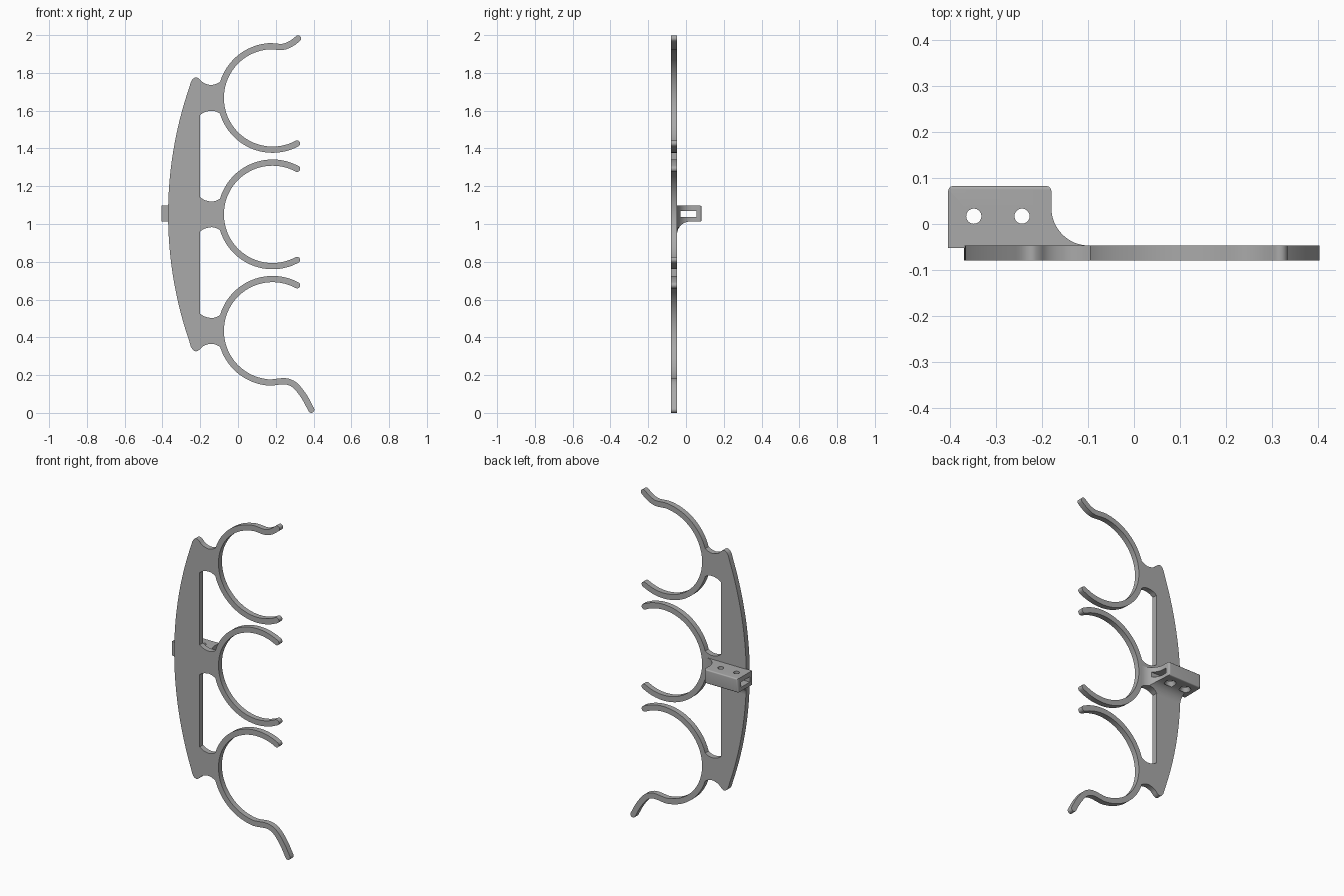
import bpy, bmesh, math
from mathutils import Vector

if "Cube" in bpy.data.objects:
    bpy.data.objects.remove(bpy.data.objects["Cube"])

FRONT, BACK = -0.08, -0.047        # plate thickness
MID, PITCH = 1.051, 0.6165         # height of the middle ring, ring spacing
RING_X, RING_R, HALF = 0.183, 0.274, 0.0165

grey = bpy.data.materials.new("plain_grey")
grey.use_nodes = True
grey.diffuse_color = (0.4, 0.4, 0.4, 1)
grey.node_tree.nodes["Principled BSDF"].inputs["Base Color"].default_value = (0.4, 0.4, 0.4, 1)


def arc(cx, cy, r, start, end, n):
    angles = [math.radians(start + (end - start) * i / n) for i in range(n + 1)]
    return [(cx + r * math.cos(a), cy + r * math.sin(a)) for a in angles]


def smooth(points, steps=4):
    """Catmull-Rom curve through the points."""
    p = [Vector(q) for q in points]
    p = [2 * p[0] - p[1]] + p + [2 * p[-1] - p[-2]]
    out = []
    for a, b, c, d in zip(p, p[1:], p[2:], p[3:]):
        for i in range(steps):
            t = i / steps
            out.append(0.5 * (2 * b + (c - a) * t + (2 * a - 5 * b + 4 * c - d) * t ** 2
                              + (3 * b - a - 3 * c + d) * t ** 3))
    return [tuple(q) for q in out] + [tuple(p[-2])]


def finish(name, bm):
    bmesh.ops.recalc_face_normals(bm, faces=bm.faces)
    mesh = bpy.data.meshes.new(name)
    bm.to_mesh(mesh)
    bm.free()
    mesh.materials.append(grey)
    obj = bpy.data.objects.new(name, mesh)
    bpy.context.collection.objects.link(obj)
    return obj


def prism(name, outline, axes, lo, hi):
    """Extrude a flat outline, drawn on two axes, along the third."""
    depth = 3 - sum(axes)
    bm = bmesh.new()
    verts = []
    for p in outline:
        co = Vector()
        co[axes[0]], co[axes[1]], co[depth] = p[0], p[1], lo
        verts.append(bm.verts.new(co))
    face = bm.faces.new(verts)
    new = bmesh.ops.extrude_face_region(bm, geom=[face])["geom"]
    move = Vector()
    move[depth] = hi - lo
    bmesh.ops.translate(bm, vec=move, verts=[v for v in new if isinstance(v, bmesh.types.BMVert)])
    return finish(name, bm)


def cone(name, x, y, z0, z1, r0, r1):
    bm = bmesh.new()
    bmesh.ops.create_cone(bm, cap_ends=True, segments=32, radius1=r0, radius2=r1, depth=z1 - z0)
    bmesh.ops.translate(bm, vec=(x, y, (z0 + z1) / 2), verts=bm.verts)
    return finish(name, bm)


def boolean(obj, tool, operation):
    tool.hide_render = True
    mod = obj.modifiers.new("cut", 'BOOLEAN')
    mod.operation, mod.solver, mod.object = operation, 'EXACT', tool
    bpy.context.view_layer.objects.active = obj
    bpy.ops.object.modifier_apply(modifier=mod.name)
    bpy.data.objects.remove(tool)


def bridge(z, sign):
    """Waisted edge of a bridge between spine and ring."""
    return [(x, z + sign * h) for x, h in smooth(
        [(-0.2, 0.09), (-0.175, 0.075), (-0.14, 0.068), (-0.115, 0.073), (-0.096, 0.083)])]


def arm(name, z, sign, tail):
    """Open ring with rounded ends; an optional tail replaces the outer end."""
    path = arc(0, 0, RING_R, -61.7, -268 if tail else -298.3, 28) + tail
    path = [Vector((RING_X + u, z + sign * v)) for u, v in smooth(path, 3)]
    left, right, n = [], [], len(path)
    for i, p in enumerate(path):
        d = (path[min(i + 1, n - 1)] - path[max(i - 1, 0)]).normalized()
        side = Vector((-d.y, d.x)) * HALF
        left.append(p + side)
        right.append(p - side)
        if i == 0:
            first = math.degrees(math.atan2(d.y, d.x))
    last = math.degrees(math.atan2(d.y, d.x))
    end_cap = arc(*path[-1], HALF, last + 90, last - 90, 10)[1:-1]
    start_cap = arc(*path[0], HALF, first - 90, first - 270, 10)[1:-1]
    return prism(name, left + end_cap + right[::-1] + start_cap, (0, 2), FRONT, BACK)


# Spine plate with three bridges: upper half outline, then mirrored
TOP, BOW = MID + PITCH, 2.07
REACH = math.degrees(math.asin(0.083 / RING_R))
upper = arc(BOW - 0.37, MID, BOW, 180, 161.1, 24)
upper += smooth([(-0.25, 1.75), (-0.239, 1.768), (-0.222, 1.776), (-0.206, 1.769), (-0.19, 1.753),
                 (-0.17, 1.742), (-0.143, 1.736), (-0.118, 1.741), (-0.096, 1.752)])
upper += arc(RING_X, TOP, RING_R, 180 - REACH, 180 + REACH, 8)
upper += bridge(TOP, -1)[::-1] + bridge(MID, 1)
upper += arc(RING_X, MID, RING_R, 180 - REACH, 180, 4)
lower = [(x, 2 * MID - z) for x, z in upper[-2:0:-1]]
plate = prism("spine_and_rings", upper + lower, (0, 2), FRONT, BACK)

# Ring arms joined to the spine
hook = [(0.052, 0.27), (0.097, 0.286), (0.135, 0.3145)]
foot = [(0.052, 0.267), (0.092, 0.273), (0.129, 0.298), (0.172, 0.356), (0.205, 0.418)]
for name, z, sign, tail in (("upper_arm", TOP, 1, hook), ("middle_arm", MID, 1, []),
                            ("lower_arm", MID - PITCH, -1, foot)):
    boolean(plate, arm(name, z, sign, tail), 'UNION')

# Mounting bracket: common volume of its top, side and front outlines
ROOT, LOW, HIGH, REAR = -0.052, 1.013, 1.097, 0.083
top_outline = ([(-0.405, ROOT)] + arc(-0.393, REAR - 0.012, 0.012, 180, 90, 6)
               + arc(-0.192, REAR - 0.012, 0.012, 90, 0, 6)
               + arc(-0.098, 0.035, 0.082, 180, 270, 16) + [(-0.098, ROOT)])
side_outline = ([(ROOT, HIGH)] + arc(REAR - 0.008, HIGH - 0.008, 0.008, 90, 0, 5)
                + arc(REAR - 0.008, LOW + 0.008, 0.008, 0, -90, 5)
                + arc(0.021, LOW - 0.068, 0.068, 90, 180, 14) + [(ROOT, LOW - 0.068)])
front_outline = ([(-0.5, LOW - 0.001), (-0.5, 1.2), (-0.05, 1.2), (-0.05, 0.968)]
                 + bridge(MID, -1)[::-1] + [(-0.2, 0.9), (-0.366, 0.9), (-0.366, LOW - 0.001)])
bracket = prism("mounting_bracket", top_outline, (0, 1), 0.9, 1.15)
boolean(bracket, prism("side_tool", side_outline, (1, 2), -0.5, 0), 'INTERSECT')
boolean(bracket, prism("front_tool", front_outline, (0, 2), -0.2, 0.2), 'INTERSECT')

# Strap slot and two countersunk screw holes
slot = [(-0.03, 1.036), (0.056, 1.036), (0.056, 1.068), (-0.03, 1.068)]
boolean(bracket, prism("slot_tool", slot, (1, 2), -0.5, 0), 'DIFFERENCE')
for x in (-0.349, -0.244):
    boolean(bracket, cone("hole_tool", x, 0.017, 0.98, 1.15, HALF, HALF), 'DIFFERENCE')
    boolean(bracket, cone("sink_tool", x, 0.017, LOW - 0.005, 1.04, 0.034, HALF), 'DIFFERENCE')

# Smooth the curved walls, keep the edges crisp
for obj in (plate, bracket):
    bpy.ops.object.select_all(action='DESELECT')
    obj.select_set(True)
    bpy.context.view_layer.objects.active = obj
    bpy.ops.object.shade_smooth_by_angle(angle=math.radians(30))
